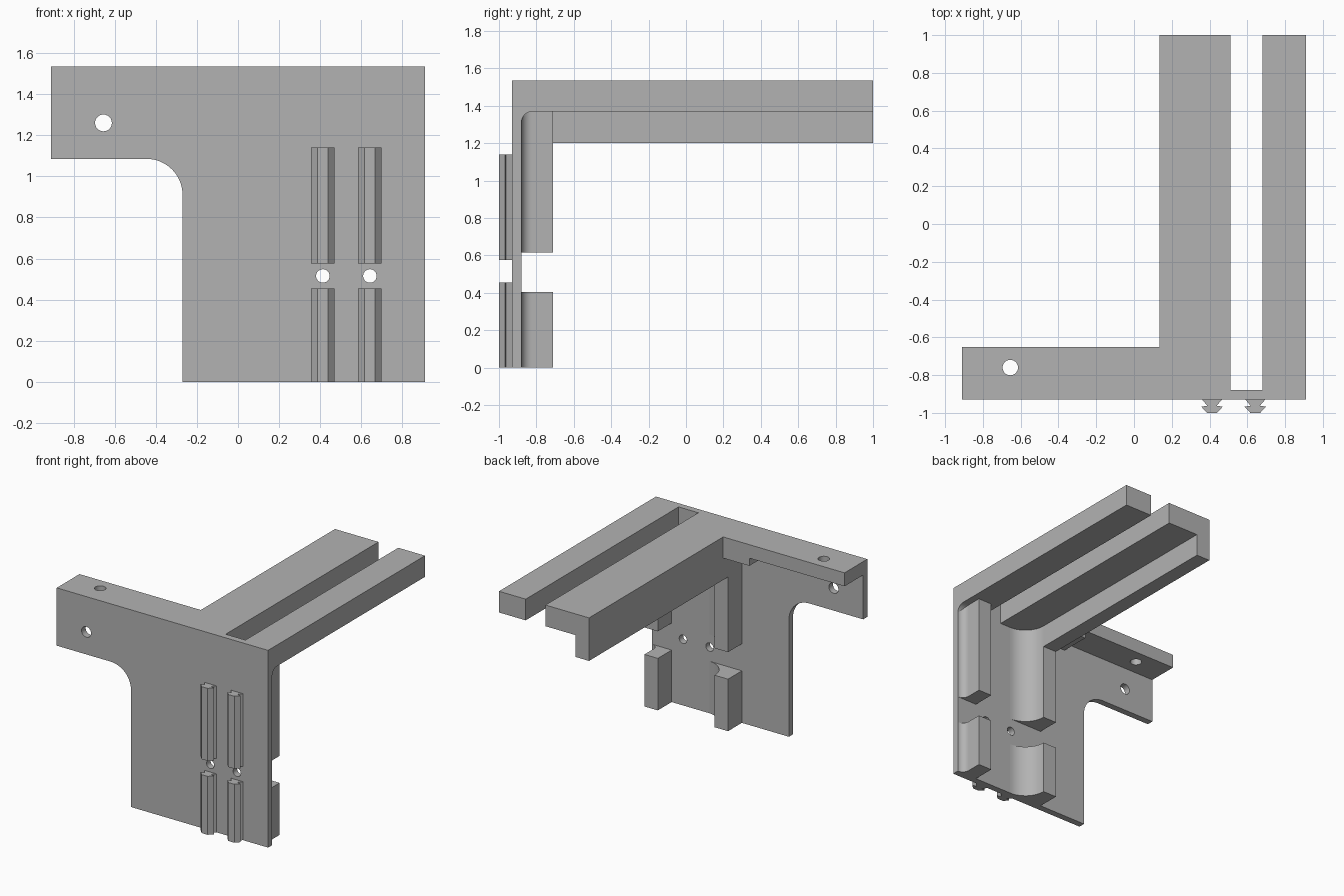
import bpy
import bmesh
from math import cos, sin, radians

cube = bpy.data.objects.get("Cube")
if cube:
    bpy.data.objects.remove(cube, do_unlink=True)

grey = bpy.data.materials.new("plain grey")
grey.use_nodes = True
colour = (0.45, 0.45, 0.45, 1)
grey.diffuse_color = colour
grey.node_tree.nodes["Principled BSDF"].inputs["Base Color"].default_value = colour

# Maps a profile point (u, v) and a depth w to model space
AXES = {
    "X": lambda u, v, w: (w, u, v),
    "Y": lambda u, v, w: (u, w, v),
    "Z": lambda u, v, w: (u, v, w),
}


def arc(cu, cv, r, start, end, steps=16):
    angles = [radians(start + (end - start) * i / steps) for i in range(steps + 1)]
    return [(cu + r * cos(a), cv + r * sin(a)) for a in angles]


def prism(name, profile, axis, low, high):
    """Extrude a closed profile along one axis."""
    bm = bmesh.new()
    place = AXES[axis]
    a, b = [[bm.verts.new(place(u, v, w)) for u, v in profile] for w in (low, high)]
    bm.faces.new(a)
    bm.faces.new(b)
    n = len(profile)
    for i in range(n):
        j = (i + 1) % n
        bm.faces.new((a[i], a[j], b[j], b[i]))
    bmesh.ops.recalc_face_normals(bm, faces=bm.faces)
    mesh = bpy.data.meshes.new(name)
    bm.to_mesh(mesh)
    bm.free()
    mesh.materials.append(grey)
    obj = bpy.data.objects.new(name, mesh)
    bpy.context.collection.objects.link(obj)
    return obj


def box(name, x0, x1, y0, y1, z0, z1):
    return prism(name, [(x0, y0), (x1, y0), (x1, y1), (x0, y1)], "Z", z0, z1)


def drill(obj, u, v, r, axis, low, high):
    """Cut a round hole and bake the result."""
    cutter = prism("hole_cutter", arc(u, v, r, 0, 345, 23), axis, low, high)
    cutter.hide_render = True
    mod = obj.modifiers.new("hole", "BOOLEAN")
    mod.operation = "DIFFERENCE"
    mod.solver = "EXACT"
    mod.object = cutter
    graph = bpy.context.evaluated_depsgraph_get()
    mesh = bpy.data.meshes.new_from_object(obj.evaluated_get(graph))
    obj.modifiers.clear()
    obj.data = mesh
    bpy.data.objects.remove(cutter, do_unlink=True)


FRONT, BACK, REAR = -0.93, -0.88, -0.71   # plate front, plate back, rib rear
TOP, DECK = 1.535, 1.37                   # top and underside of the rails
STRIPS = (0.413, 0.642)

# Front plate with side arm and rounded inner corner
plate = prism("front_plate",
              [(-0.27, 0), (0.91, 0), (0.91, TOP), (-0.91, TOP), (-0.91, 1.085)]
              + arc(-0.445, 0.91, 0.175, 90, 0), "Y", FRONT, BACK)
drill(plate, -0.655, 1.26, 0.041, "Y", -1.1, -0.8)
for x in STRIPS:
    drill(plate, x, 0.515, 0.033, "Y", -1.1, -0.8)

# Wide rail with its thick root, and the narrow rail across the slot
prism("wide_rail", [(-0.09, BACK), (0.68, BACK), (0.51, BACK), (0.51, 1),
                    (0.135, 1), (0.135, -0.65), (-0.09, -0.65)][:1]
      + [(0.51, BACK), (0.51, 1), (0.135, 1), (0.135, -0.65), (-0.09, -0.65)],
      "Z", DECK, TOP)
box("narrow_rail", 0.68, 0.91, BACK, 1, DECK, TOP)
box("rail_lip", 0.135, 0.25, REAR, 1, 1.2, DECK)

# Thin shelf along the arm
shelf = box("arm_shelf", -0.91, -0.09, BACK, -0.65, 1.43, TOP)
drill(shelf, -0.655, -0.76, 0.041, "Z", 1.3, 1.7)

# Rounded corner under the narrow rail
r = 0.06
prism("rail_fillet", [(BACK, DECK)] + arc(BACK + r, DECK - r, r, 180, 90),
      "X", 0.68, 0.91)

# Vertical ribs behind the plate, each with a hollow fillet on its left side
for name, x0, x1, radius in (("middle_rib", 0.135, 0.25, 0.17),
                             ("outer_rib", 0.74, 0.855, 0.055)):
    profile = ([(x0, BACK), (x0, REAR), (x1, REAR)]
               + arc(x1 + radius, BACK + radius, radius, 180.5, 270))
    for part, z0, z1 in (("lower", 0, 0.405), ("upper", 0.615, DECK)):
        prism(f"{part}_{name}", profile, "Z", z0, z1)

# Arrow-shaped guide strips on the front
half = [(0.052, FRONT), (0.025, -0.962), (0.057, -0.967), (0.026, -1)]
for i, x in enumerate(STRIPS):
    outline = [(x + d, y) for d, y in half] + [(x - d, y) for d, y in reversed(half)]
    for part, z0, z1 in (("lower", 0, 0.455), ("upper", 0.575, 1.14)):
        prism(f"{part}_guide_strip_{i + 1}", outline, "Z", z0, z1)

# Smooth the curved walls, keep real corners sharp
for obj in bpy.context.collection.objects:
    obj.select_set(obj.type == "MESH")
bpy.context.view_layer.objects.active = plate
bpy.ops.object.shade_smooth_by_angle(angle=radians(30))
